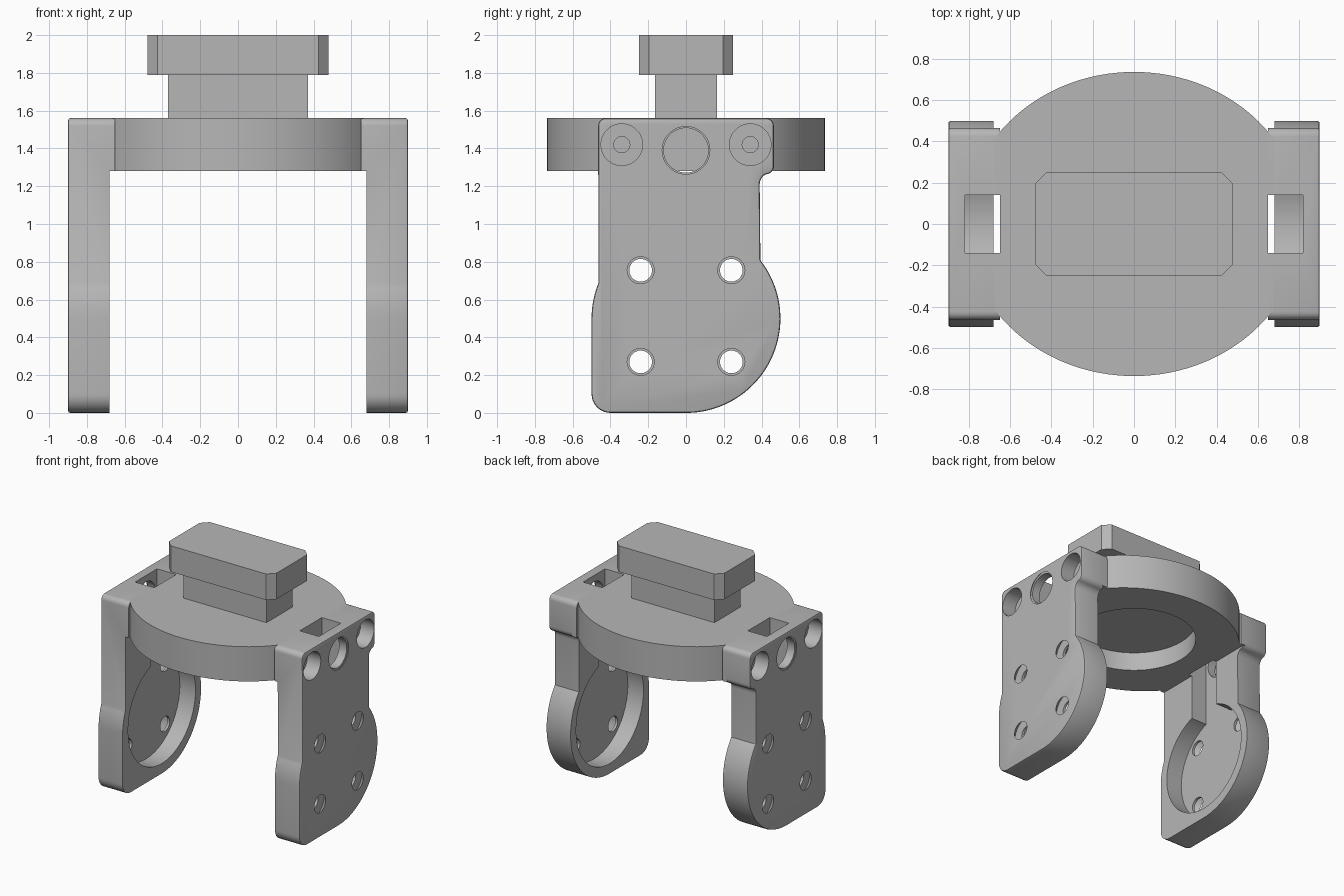
import bpy, bmesh
from math import sin, cos, pi, radians, sqrt
from mathutils import Matrix, Vector

if "Cube" in bpy.data.objects:
    bpy.data.objects.remove(bpy.data.objects["Cube"], do_unlink=True)

grey = bpy.data.materials.new("plain grey")
grey.use_nodes = True
grey.diffuse_color = (0.47, 0.47, 0.47, 1)
grey.node_tree.nodes["Principled BSDF"].inputs["Base Color"].default_value = (0.47, 0.47, 0.47, 1)


def finish(bm, name):
    bmesh.ops.recalc_face_normals(bm, faces=bm.faces)
    mesh = bpy.data.meshes.new(name)
    bm.to_mesh(mesh)
    bm.free()
    mesh.materials.append(grey)
    ob = bpy.data.objects.new(name, mesh)
    bpy.context.collection.objects.link(ob)
    return ob


def prism(name, pts, axis, lo, hi, edge=0):
    """Extrude a 2D outline along x or z; edge rounds the rim at the far end."""
    put = (lambda p, d: (d, p[0], p[1])) if axis == "x" else (lambda p, d: (p[0], p[1], d))
    bm = bmesh.new()
    face = bm.faces.new([bm.verts.new(put(p, lo)) for p in pts])
    top = bmesh.ops.extrude_face_region(bm, geom=[face])["geom"]
    bmesh.ops.translate(bm, vec=Vector(put((0, 0), hi - lo)),
                        verts=[g for g in top if isinstance(g, bmesh.types.BMVert)])
    if edge:
        rim = [e for e in bm.edges if all(abs(v.co.x - hi) < 1e-5 for v in e.verts)]
        bmesh.ops.bevel(bm, geom=rim, offset=edge, segments=2, profile=0.5, affect="EDGES")
    return finish(bm, name)


def box(name, x, y, z):
    return prism(name, [(x[0], y[0]), (x[1], y[0]), (x[1], y[1]), (x[0], y[1])], "z", *z)


def bore(name, y, z, side, x1, x2, r1, r2):
    """Round or conical cutter along x, from x1 to x2 on one side."""
    bm = bmesh.new()
    bmesh.ops.create_cone(bm, cap_ends=True, segments=48, radius1=r1, radius2=r2, depth=abs(x2 - x1),
                          matrix=Matrix.Translation((side * (x1 + x2) / 2, y, z))
                          @ Matrix.Rotation(radians(-90 * side), 4, "Y"))
    return finish(bm, name)


def combine(target, tool, operation):
    mod = target.modifiers.new("join", "BOOLEAN")
    mod.operation, mod.solver, mod.object = operation, "EXACT", tool
    bpy.context.view_layer.objects.active = target
    bpy.ops.object.modifier_apply(modifier=mod.name)
    bpy.data.objects.remove(tool, do_unlink=True)


def arc(cx, cy, r, a, b, n):
    return [(cx + r * cos(radians(a + (b - a) * i / n)),
             cy + r * sin(radians(a + (b - a) * i / n))) for i in range(n + 1)]


# Oval plate, trimmed at both sides where the legs meet it
A, B, TRIM = 0.817, 0.737, 0.67
yt = B * sqrt(1 - (TRIM / A) ** 2)
front = [(x, -B * sqrt(1 - (x / A) ** 2)) for x in [-TRIM * cos(pi * i / 48) for i in range(49)]]
bracket = prism("bracket", front + [(-x, -y) for x, y in front], "z", 1.28, 1.56)

# Leg outline in y and z: round lobe at the back, straight front, notch under the plate
top = arc(0.425, 1.52, 0.04, 0, 90, 5) + arc(-0.425, 1.52, 0.04, 90, 180, 5)
outline = (arc(-0.4, 0.1, 0.1, 180, 270, 8) + arc(0, 0.5, 0.5, 270, 398, 40)
           + arc(0.45, 1.21, 0.06, 180, 120, 5) + arc(0.415, 1.31, 0.05, 300, 360, 5)
           + top + arc(0, 0.5, 0.5, 158, 180, 8))
block = [(-0.465, 1.28), (0.465, 1.28)] + top

for s in (-1, 1):
    combine(bracket, prism("leg", outline, "x", s * 0.68, s * 0.9, 0.012), "UNION")
    combine(bracket, prism("leg_block", block, "x", s * 0.65, s * 0.69), "UNION")

for s in (-1, 1):
    # Round pocket inside the leg and the channel leading up through the plate
    cuts = [bore("pocket", 0, 0.51, s, 0.6, 0.82, 0.43, 0.43),
            box("channel", sorted((s * 0.65, s * 0.82)), (-0.14, 0.14), (0.75, 1.7)),
            bore("window", 0, 1.39, s, 0.75, 1.0, 0.118, 0.118),
            bore("window_rim", 0, 1.39, s, 0.888, 0.912, 0.116, 0.136)]
    for y in (-1, 1):
        # Counterbored upper screw holes
        cuts += [bore("upper_bore", y * 0.34, 1.42, s, 0.78, 1.0, 0.11, 0.11),
                 bore("upper_pilot", y * 0.34, 1.42, s, 0.70, 0.79, 0.04, 0.062)]
        # Countersunk lower screw holes
        for z in (0.27, 0.755):
            cuts += [bore("screw_hole", y * 0.24, z, s, 0.78, 1.0, 0.06, 0.06),
                     bore("countersink", y * 0.24, z, s, 0.84, 0.91, 0.06, 0.139)]
    for c in cuts:
        combine(bracket, c, "DIFFERENCE")

# Round recess under the plate
combine(bracket, prism("recess", arc(0, 0, 0.46, 0, 354.375, 63), "z", 1.2, 1.43), "DIFFERENCE")

# Neck and chamfered top cap
neck = box("neck", (-0.37, 0.37), (-0.165, 0.165), (1.56, 1.8))
corner = [(0.48, 0.195), (0.425, 0.25)]
half = corner + [(-x, y) for x, y in reversed(corner)]
cap = prism("cap", half + [(-x, -y) for x, y in half], "z", 1.79, 2.0)

bpy.ops.object.select_all(action="DESELECT")
for ob in (bracket, neck, cap):
    ob.select_set(True)
bpy.context.view_layer.objects.active = bracket
bpy.ops.object.shade_smooth_by_angle(angle=radians(25))
